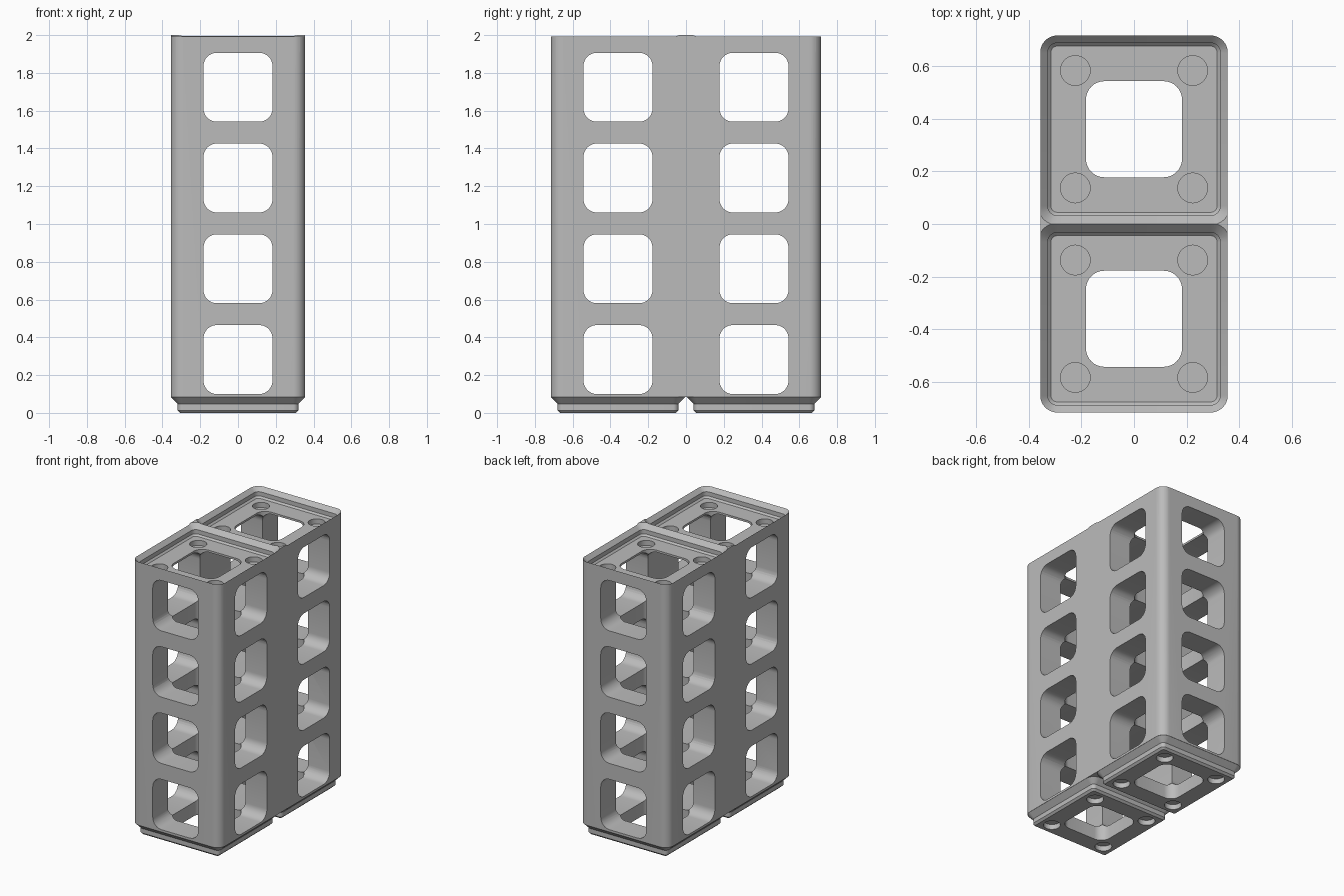
import bpy, bmesh, math
from mathutils import Matrix

if "Cube" in bpy.data.objects:
    bpy.data.objects.remove(bpy.data.objects["Cube"], do_unlink=True)

CELL = 0.36        # half the cell pitch
HOLE = 0.1825      # half the window width
CELLS = (-CELL, CELL)


def ring(hx, hy, r, steps=8):
    """Rounded rectangle outline, counter-clockwise."""
    pts = []
    for q, (sx, sy) in enumerate(((1, 1), (-1, 1), (-1, -1), (1, -1))):
        for i in range(steps + 1):
            a = math.pi / 2 * (q + i / steps)
            pts.append((sx * (hx - r) + r * math.cos(a), sy * (hy - r) + r * math.sin(a)))
    return pts


def loft(name, levels, places):
    """Closed solid through rounded rectangles (z, hx, hy, r), repeated at each matrix."""
    bm = bmesh.new()
    for place in places:
        loops = [[bm.verts.new(place @ Matrix.Translation((x, y, z)).to_translation())
                  for x, y in ring(hx, hy, r)] for z, hx, hy, r in levels]
        n = len(loops[0])
        for low, high in zip(loops, loops[1:]):
            for i in range(n):
                j = (i + 1) % n
                bm.faces.new((low[i], low[j], high[j], high[i]))
        bm.faces.new(loops[0][::-1])
        bm.faces.new(loops[-1])
    bmesh.ops.remove_doubles(bm, verts=bm.verts, dist=1e-5)
    bmesh.ops.recalc_face_normals(bm, faces=bm.faces)
    mesh = bpy.data.meshes.new(name)
    bm.to_mesh(mesh)
    bm.free()
    obj = bpy.data.objects.new(name, mesh)
    bpy.context.collection.objects.link(obj)
    return obj


def combine(target, tool, operation):
    """Apply a boolean and discard the tool."""
    tool.hide_render = True
    mod = target.modifiers.new("boolean", "BOOLEAN")
    mod.operation, mod.solver, mod.object = operation, "EXACT", tool
    bpy.context.view_layer.objects.active = target
    bpy.ops.object.modifier_apply(modifier=mod.name)
    bpy.data.objects.remove(tool, do_unlink=True)


def square_levels(profile):
    """Cell profile (z, half width) with concentric corner rounding."""
    return [(z, h, h, h - 0.2914) for z, h in profile]


def at(x, y, z=0):
    return Matrix.Translation((x, y, z))


# Tall rounded block
frame = loft("window_frame_tower", [(0.0835, 0.356, 0.716, 0.0643), (2, 0.356, 0.716, 0.0643)],
             [Matrix()])

# Stepped feet, one under each cell
foot = square_levels([(0, 0.305), (0.0137, 0.319), (0.0465, 0.319), (0.083, 0.3555), (0.095, 0.33)])
for y in CELLS:
    combine(frame, loft("foot", foot, [at(0, y)]), "UNION")

# Flared recesses in the top that mate with the feet
recess = square_levels([(1.921, 0.3156), (1.933, 0.3276), (1.9635, 0.3276), (2.02, 0.3841)])
for y in CELLS:
    combine(frame, loft("recess", recess, [at(0, y)]), "DIFFERENCE")

# Square tunnels along all three axes
rows = [0.2825 + 0.4805 * i for i in range(4)]
turn_x = Matrix.Rotation(math.pi / 2, 4, "Y")
turn_y = Matrix.Rotation(math.pi / 2, 4, "X")
tunnel = [(-3, HOLE, HOLE, 0.07), (3, HOLE, HOLE, 0.07)]
for places in ([at(0, y) for y in CELLS],
               [at(0, 0, z) @ turn_y for z in rows],
               [at(0, y, z) @ turn_x for y in CELLS for z in rows]):
    combine(frame, loft("tunnel", tunnel, places), "DIFFERENCE")

# Round blind pockets in the feet and in the recess floors
pocket = [(-0.037, 0.0565, 0.0565, 0.0565), (0.037, 0.0565, 0.0565, 0.0565)]
spots = [at(sx * 0.223, y + sy * 0.223, z) for z in (0, 1.921)
         for y in CELLS for sx in (-1, 1) for sy in (-1, 1)]
combine(frame, loft("pocket", pocket, spots), "DIFFERENCE")

# Plain grey material
grey = bpy.data.materials.new("light grey")
grey.use_nodes = True
colour = (0.5, 0.5, 0.5, 1)
grey.diffuse_color = colour
grey.node_tree.nodes["Principled BSDF"].inputs["Base Color"].default_value = colour
frame.data.materials.clear()
frame.data.materials.append(grey)
for face in frame.data.polygons:
    face.material_index = 0

# Smooth rounded corners, crisp edges
bpy.ops.object.select_all(action="DESELECT")
frame.select_set(True)
bpy.context.view_layer.objects.active = frame
bpy.ops.object.shade_smooth_by_angle(angle=math.radians(30))
